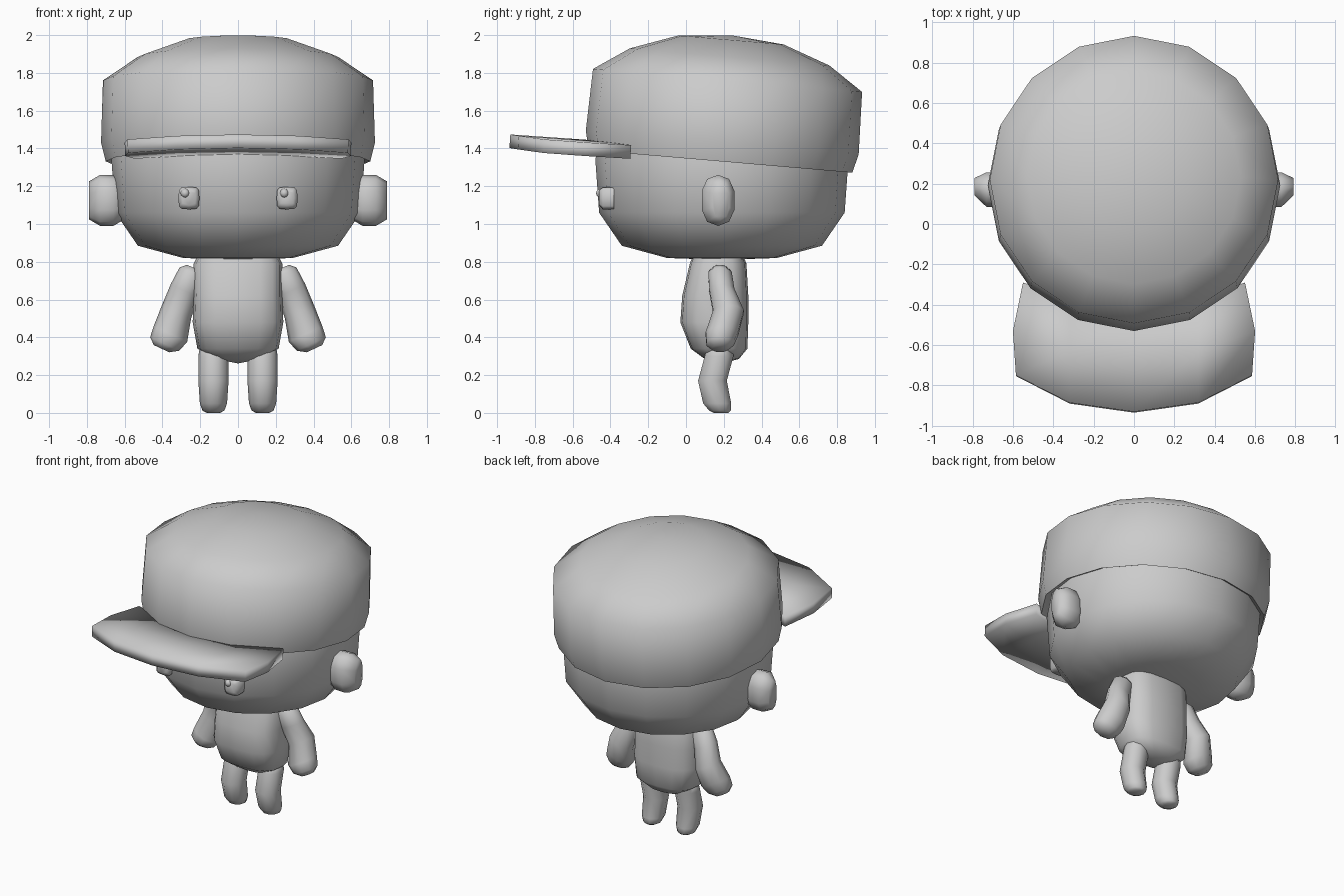
import bpy, bmesh
from math import sin, cos, pi, radians
from mathutils import Matrix, Vector

cube = bpy.data.objects.get("Cube")
if cube:
    bpy.data.objects.remove(cube, do_unlink=True)

# Single plain colour
grey = bpy.data.materials.new("plain_grey")
grey.use_nodes = True
colour = (0.6, 0.6, 0.6, 1)
grey.diffuse_color = colour
grey.node_tree.nodes["Principled BSDF"].inputs["Base Color"].default_value = colour


def finish(name, bm, mirror=False, angle=60):
    """Turn a bmesh into a shaded object, optionally mirrored in x."""
    bmesh.ops.recalc_face_normals(bm, faces=bm.faces)
    mesh = bpy.data.meshes.new(name)
    bm.to_mesh(mesh)
    bm.free()
    mesh.materials.append(grey)
    obj = bpy.data.objects.new(name, mesh)
    bpy.context.collection.objects.link(obj)
    if mirror:
        mod = obj.modifiers.new("Mirror", 'MIRROR')
        mod.use_mirror_merge = False
    bpy.ops.object.select_all(action='DESELECT')
    obj.select_set(True)
    bpy.context.view_layer.objects.active = obj
    bpy.ops.object.shade_smooth_by_angle(angle=radians(angle))
    return obj


def loft(name, rings, sides=16, power=2, matrix=Matrix(), mirror=False, angle=60):
    """Skin rings of (x, y, z, radius x, radius y); power squares them off."""
    bm = bmesh.new()

    def bend(v):
        return (abs(v) ** (2 / power)) * (1 if v > 0 else -1)

    loops = []
    for x, y, z, rx, ry in rings:
        turns = [2 * pi * i / sides for i in range(sides)]
        if rx == 0:
            loops.append([bm.verts.new(matrix @ Vector((x, y, z)))] * sides)
        else:
            loops.append([bm.verts.new(matrix @ Vector(
                (x + rx * bend(cos(t)), y + ry * bend(sin(t)), z))) for t in turns])
    for low, high in zip(loops, loops[1:]):
        for i in range(sides):
            j = (i + 1) % sides
            corners = list(dict.fromkeys((low[i], low[j], high[j], high[i])))
            bm.faces.new(corners)
    for end in (loops[0], loops[-1]):
        if end[0] is not end[1]:
            bm.faces.new(end)
    return finish(name, bm, mirror, angle)


# Head: wide rounded bowl, hidden by the cap above
head = [(0.81, 0), (0.82, 0.29), (0.885, 0.53), (1.06, 0.65), (1.34, 0.67), (1.6, 0.62)]
loft("head", [(0, 0.19, z, r, r) for z, r in head])

# Cap crown: tilted back, with a turned-in lower rim
tilt = Matrix.Translation((0, 0.22, 1.76)) @ Matrix.Rotation(radians(-4.9), 4, 'X')
crown = [(-0.4, 0.64), (-0.43, 0.70), (-0.33, 0.725), (0, 0.715),
         (0.125, 0.53), (0.215, 0.28), (0.24, 0)]
loft("cap_crown", [(0, 0, z, r, r) for z, r in crown], matrix=tilt)

# Cap brim: gently arched plate, half rows mirrored by hand
half_rows = [[(0, -0.42), (0.32, -0.37), (0.55, -0.29)],
             [(0, -0.65), (0.32, -0.63), (0.60, -0.53)],
             [(0, -0.93), (0.32, -0.885), (0.585, -0.75)]]
bm = bmesh.new()
grid = []
for row in half_rows:
    full = [(-x, y) for x, y in row[:0:-1]] + row
    grid.append([bm.verts.new((x, y, 1.43 - 0.07 * (y + 0.3) - 0.04 * x * x))
                 for x, y in full])
for back, front in zip(grid, grid[1:]):
    for i in range(len(back) - 1):
        bm.faces.new((front[i], front[i + 1], back[i + 1], back[i]))
brim = finish("cap_brim", bm, angle=30)
solid = brim.modifiers.new("Thickness", 'SOLIDIFY')
solid.thickness = 0.072
solid.offset = -1

# Ears: lofted sideways out of the head
sideways = Matrix.Translation((0, 0.17, 1.125)) @ Matrix.Rotation(pi / 2, 4, 'Y')
loft("ears", [(0, 0, 0.60, 0.10, 0.06), (0, 0, 0.66, 0.135, 0.085),
              (0, 0, 0.73, 0.135, 0.09), (0, 0.015, 0.79, 0.10, 0.045)],
     sides=10, power=2.4, matrix=sideways, mirror=True, angle=80)

# Eyes and their small highlight beads
forward = Matrix.Translation((0.26, -0.41, 1.137)) @ Matrix.Rotation(pi / 2, 4, 'X')
loft("eyes", [(0, 0, -0.03, 0.056, 0.06), (0, 0, 0.03, 0.056, 0.06),
              (0, 0, 0.05, 0.035, 0.038)],
     sides=12, power=4, matrix=forward, mirror=True, angle=80)
for name, x in (("left_eye_bead", 0.245), ("right_eye_bead", -0.28)):
    bm = bmesh.new()
    bmesh.ops.create_uvsphere(bm, u_segments=8, v_segments=6, radius=0.024,
                              matrix=Matrix.Translation((x, -0.452, 1.163)))
    finish(name, bm)

# Torso: squared barrel with a rounded seat
loft("torso", [(0, 0.17, 0.84, 0.21, 0.13), (0, 0.17, 0.79, 0.235, 0.15),
               (0, 0.155, 0.62, 0.235, 0.175), (0, 0.15, 0.48, 0.24, 0.18),
               (0, 0.175, 0.34, 0.215, 0.15), (0, 0.19, 0.285, 0.12, 0.09),
               (0, 0.19, 0.262, 0, 0)], power=2.8)

# Arms: bent tubes leaning outwards
lean = Matrix.Translation((0.25, 0, 0.72)) @ Matrix.Rotation(radians(-25), 4, 'Y')
arm = [(0, 0.18, 0.05, 0.045, 0.04), (0, 0.18, 0.02, 0.075, 0.065),
       (0, 0.19, -0.08, 0.08, 0.07), (-0.01, 0.225, -0.2, 0.085, 0.085),
       (-0.03, 0.19, -0.32, 0.098, 0.09), (-0.025, 0.18, -0.38, 0.085, 0.075),
       (-0.02, 0.18, -0.41, 0.045, 0.045)]
loft("arms", arm, sides=10, matrix=lean, mirror=True, angle=80)

# Legs: short tubes with knees forward and rounded feet
leg = [(0.13, 0.18, 0.36, 0.07, 0.07), (0.13, 0.175, 0.30, 0.08, 0.08),
       (0.13, 0.14, 0.17, 0.08, 0.08), (0.13, 0.165, 0.05, 0.072, 0.078),
       (0.13, 0.18, 0.012, 0.058, 0.06), (0.13, 0.185, 0, 0.035, 0.04)]
loft("legs", leg, sides=10, mirror=True, angle=80)
